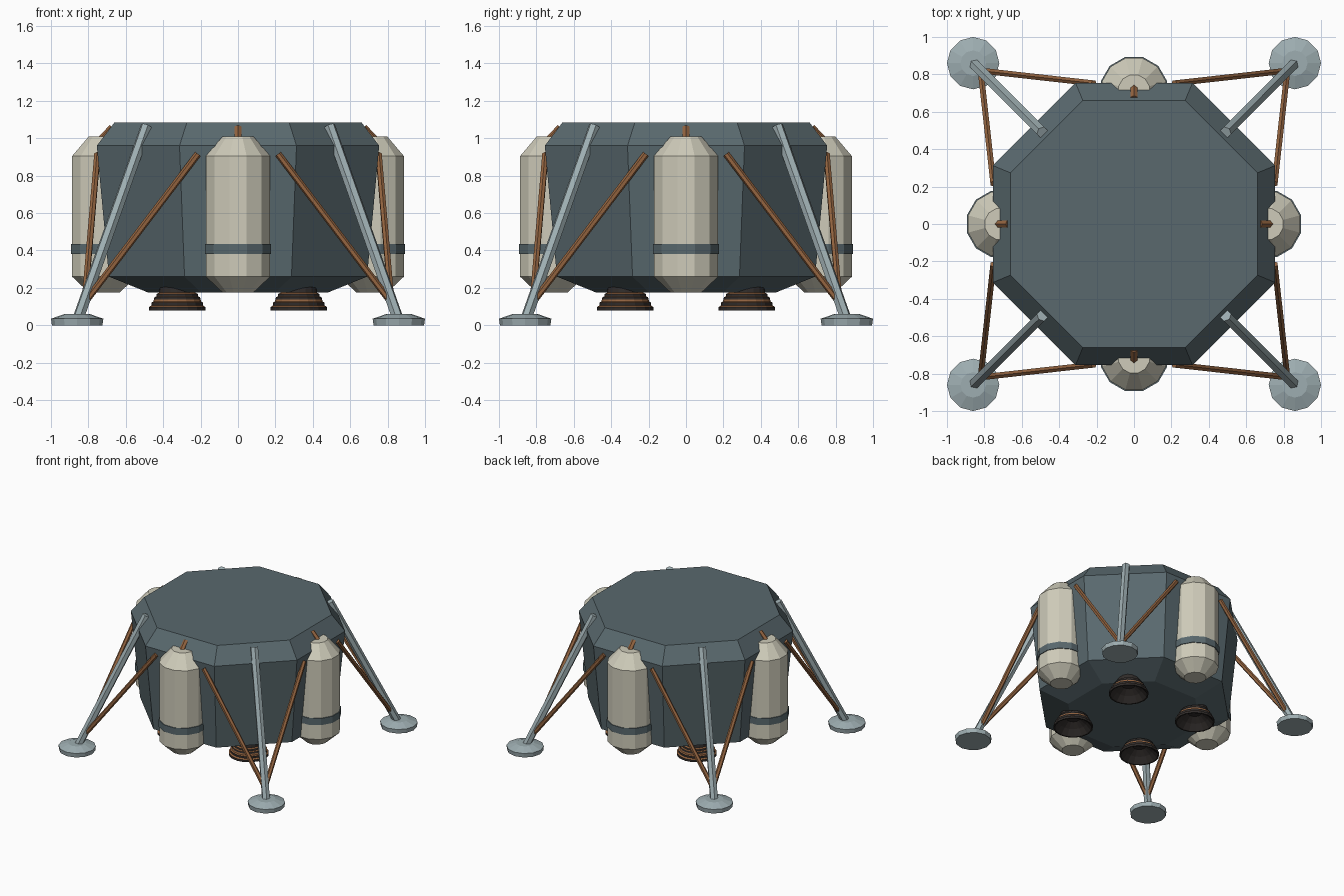
import bpy, bmesh, math
from mathutils import Vector, Matrix

cube = bpy.data.objects.get("Cube")
if cube:
    bpy.data.objects.remove(cube, do_unlink=True)


def material(name, rgb):
    m = bpy.data.materials.new(name)
    m.use_nodes = True
    m.diffuse_color = (*rgb, 1)
    m.node_tree.nodes["Principled BSDF"].inputs["Base Color"].default_value = (*rgb, 1)
    return m


HULL = material("slate hull", (0.10, 0.14, 0.155))
TANK = material("cream tank", (0.62, 0.60, 0.49))
STEEL = material("pale steel", (0.34, 0.42, 0.44))
COPPER = material("copper", (0.29, 0.125, 0.05))
SOOT = material("sooty nozzle", (0.03, 0.025, 0.023))


def finish(name, bm, mats, location=(0, 0, 0)):
    bmesh.ops.recalc_face_normals(bm, faces=bm.faces)
    mesh = bpy.data.meshes.new(name)
    bm.to_mesh(mesh)
    bm.free()
    for m in mats:
        mesh.materials.append(m)
    ob = bpy.data.objects.new(name, mesh)
    ob.location = location
    bpy.context.collection.objects.link(ob)
    return ob


def lathe(name, profile, sides, turn, location, mats, pick=lambda i: 0):
    """Flat-sided turned shape from (radius, z) points, capped at both ends."""
    bm = bmesh.new()
    rings = []
    for r, z in profile:
        angles = [turn + math.tau * k / sides for k in range(sides)]
        rings.append([bm.verts.new((r * math.cos(a), r * math.sin(a), z)) for a in angles])
    for i, (low, high) in enumerate(zip(rings, rings[1:])):
        for k in range(sides):
            n = (k + 1) % sides
            face = bm.faces.new((low[k], low[n], high[n], high[k]))
            face.material_index = pick(i)
    for ring, i in ((rings[0], 0), (rings[-1], len(rings) - 2)):
        bm.faces.new(ring).material_index = pick(i)
    return finish(name, bm, mats, location)


def rod(name, a, b, radius, sides, mat):
    """Straight strut between two points."""
    a, b = Vector(a), Vector(b)
    axis = b - a
    bm = bmesh.new()
    place = Matrix.Translation((a + b) / 2) @ axis.to_track_quat("Z", "Y").to_matrix().to_4x4()
    bmesh.ops.create_cone(bm, cap_ends=True, segments=sides, radius1=radius,
                          radius2=radius, depth=axis.length, matrix=place)
    return finish(name, bm, [mat])


# Octagonal hull with chamfered top and belly, sized by distance to its flats
flat = math.cos(math.pi / 8)
hull = [(0.48, 0.175), (0.69, 0.26), (0.755, 0.96), (0.66, 1.085)]
lathe("hull", [(r / flat, z) for r, z in hull], 8, math.pi / 8, (0, 0, 0), [HULL])

# Four tanks, each with a band and a feed pipe
SIDES = {"front": (0, -1), "back": (0, 1), "left": (1, 0), "right": (-1, 0)}
for side, (dx, dy) in SIDES.items():
    centre = (dx * 0.715, dy * 0.715, 0)
    lathe(side + "_tank", [(0.085, 0.175), (0.178, 0.26), (0.178, 0.905), (0.085, 1.01)],
          12, math.pi / 12, centre, [TANK])
    lathe(side + "_tank_band", [(0.184, 0.38), (0.184, 0.435)],
          12, math.pi / 12, centre, [HULL])
    rod(side + "_feed_pipe", (dx * 0.67, dy * 0.67, 1.055), (dx * 0.77, dy * 0.77, 0.95),
        0.022, 6, COPPER)

# Ribbed nozzle outline: hollow bell, then stepped ribs up the outside
bell = [(0.05, 0.16), (0.10, 0.125), (0.14, 0.08), (0.15, 0.08), (0.15, 0.098),
        (0.138, 0.106), (0.138, 0.122), (0.128, 0.127), (0.125, 0.138),
        (0.122, 0.150), (0.112, 0.155), (0.110, 0.168), (0.098, 0.174), (0.09, 0.23)]
COPPER_RIBS = (4, 6, 7, 9, 11)

# Landing legs and nozzles at the four corners
for fb, sy in (("front", -1), ("back", 1)):
    for lr, sx in (("left", 1), ("right", -1)):
        name = fb + "_" + lr
        lathe(name + "_nozzle", bell, 16, 0, (sx * 0.325, sy * 0.325, 0),
              [SOOT, COPPER], lambda i: int(i in COPPER_RIBS))
        lathe(name + "_foot", [(0.135, 0), (0.14, 0.035), (0.068, 0.06)],
              12, 0, (sx * 0.86, sy * 0.86, 0), [STEEL])
        rod(name + "_leg", (sx * 0.855, sy * 0.855, 0.035), (sx * 0.49, sy * 0.49, 1.065),
            0.031, 6, STEEL)
        ankle = (sx * 0.82, sy * 0.82, 0.12)
        rod(name + "_brace_a", ankle, (sx * 0.215, sy * 0.752, 0.915), 0.018, 6, COPPER)
        rod(name + "_brace_b", ankle, (sx * 0.752, sy * 0.215, 0.915), 0.018, 6, COPPER)
